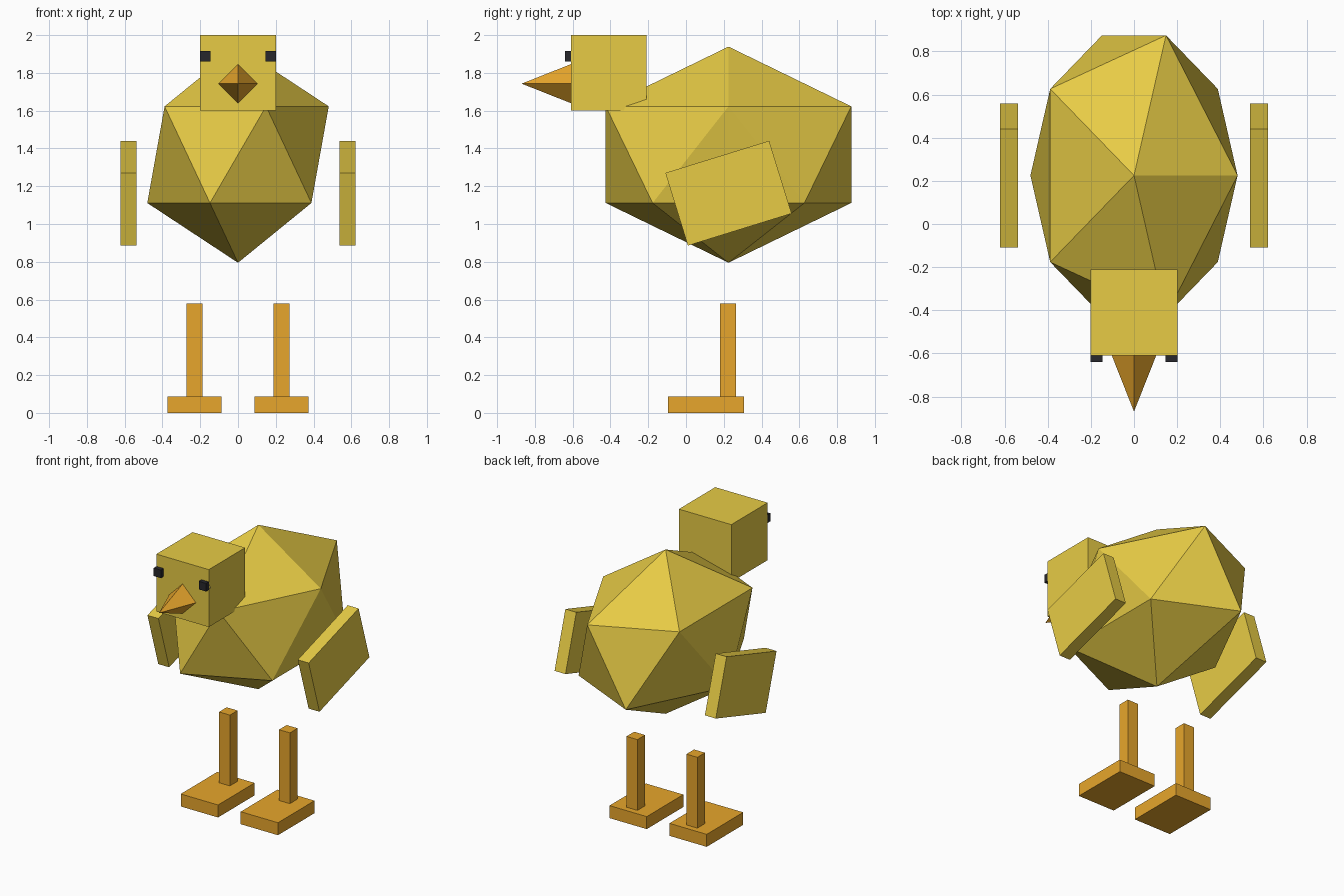
import bpy, math

if "Cube" in bpy.data.objects:
    bpy.data.objects.remove(bpy.data.objects["Cube"])


def material(name, rgb):
    m = bpy.data.materials.new(name)
    m.diffuse_color = (*rgb, 1)
    m.use_nodes = True
    m.node_tree.nodes["Principled BSDF"].inputs["Base Color"].default_value = m.diffuse_color
    return m


YELLOW = material("yellow", (0.80, 0.60, 0.06))
ORANGE = material("orange", (0.80, 0.38, 0.025))
DARK = material("dark", (0.02, 0.02, 0.025))


def finish(name, mat):
    ob = bpy.context.object
    ob.name = ob.data.name = name
    ob.data.materials.append(mat)
    return ob


def box(name, centre, size, mat, tilt=0):
    bpy.ops.mesh.primitive_cube_add(size=1, location=centre, rotation=(tilt, 0, 0))
    bpy.context.object.scale = size
    return finish(name, mat)


# Body: stretched icosahedron
bpy.ops.mesh.primitive_ico_sphere_add(subdivisions=1, radius=1, location=(0, 0.225, 1.367))
bpy.context.object.scale = (0.537, 0.764, 0.572)
finish("body", YELLOW)

# Head
box("head", (0, -0.41, 1.80), (0.404, 0.40, 0.40), YELLOW)

# Beak: four-sided pyramid pointing forward
bpy.ops.mesh.primitive_cone_add(vertices=4, radius1=0.103, radius2=0, depth=0.26,
                                location=(0, -0.74, 1.743), rotation=(math.pi / 2, 0, 0))
finish("beak", ORANGE)

# Paired parts
for side, s in (("left", 1), ("right", -1)):
    box(side + "_eye", (s * 0.174, -0.61, 1.887), (0.056, 0.06, 0.056), DARK)
    box(side + "_wing", (s * 0.579, 0.225, 1.163), (0.084, 0.575, 0.403), YELLOW,
        math.radians(17.2))
    box(side + "_leg", (s * 0.231, 0.223, 0.315), (0.084, 0.084, 0.53), ORANGE)
    box(side + "_foot", (s * 0.231, 0.106, 0.0435), (0.287, 0.402, 0.087), ORANGE)
